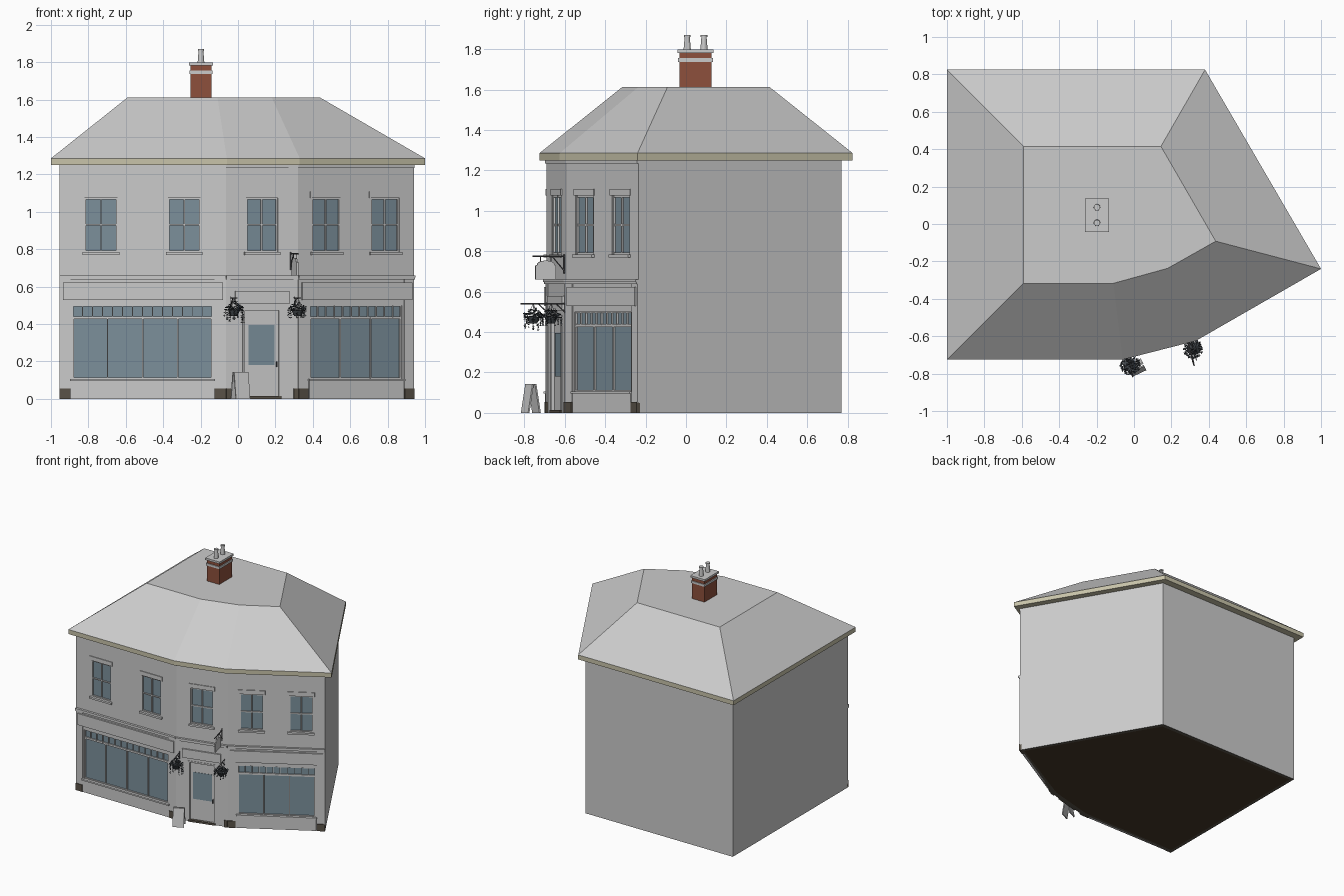
import bpy, bmesh, math, random
from mathutils import Vector, Matrix

if "Cube" in bpy.data.objects:
    bpy.data.objects.remove(bpy.data.objects["Cube"])

random.seed(4)
parts = {}


def material(name, rgb):
    m = bpy.data.materials.new(name)
    m.diffuse_color = (*rgb, 1)
    m.use_nodes = True
    m.node_tree.nodes["Principled BSDF"].inputs["Base Color"].default_value = m.diffuse_color
    return m


GLASS = material("glass", (0.2, 0.28, 0.33))
BRICK = material("brick", (0.27, 0.08, 0.045))
TIMBER = material("eave_paint", (0.58, 0.55, 0.4))
STONE = material("dark_stone", (0.1, 0.085, 0.065))
EARTH = material("earth", (0.06, 0.04, 0.022))
LEAF = material("foliage", (0.06, 0.07, 0.08))
IRON = material("iron", (0.12, 0.12, 0.13))


def part(name, mat=None):
    return parts.setdefault(name, (bmesh.new(), mat))[0]


def finish(name):
    bm, mat = parts.pop(name)
    bmesh.ops.recalc_face_normals(bm, faces=bm.faces)
    me = bpy.data.meshes.new(name)
    bm.to_mesh(me)
    ob = bpy.data.objects.new(name, me)
    bpy.context.collection.objects.link(ob)
    if mat:
        me.materials.append(mat)
    return ob


def loft(bm, low, high):
    """Closed solid between two rings; returns the bottom face."""
    a, b = ([bm.verts.new(p) for p in ring] for ring in (low, high))
    n = len(a)
    for i in range(n):
        bm.faces.new((a[i], a[(i + 1) % n], b[(i + 1) % n], b[i]))
    bm.faces.new(b)
    return bm.faces.new(a[::-1])


def ring(pts, z):
    return [(x, y, z) for x, y in pts]


def block(bm, x0, x1, y0, y1, z0, z1):
    r = [(x0, y0), (x1, y0), (x1, y1), (x0, y1)]
    loft(bm, ring(r, z0), ring(r, z1))


# Facade frames: origin, angle, length (u along the wall, v outwards)
A = ((-0.955, -0.69), 0, 0.89)
B = ((-0.065, -0.69), math.radians(14.6), 0.398)
C = ((0.32, -0.59), math.radians(29.8), 0.714)


def at(f, u, v, z):
    (x, y), a, _ = f
    return Vector((x + u * math.cos(a) + v * math.sin(a), y + u * math.sin(a) - v * math.cos(a), z))


def slab(bm, f, u0, u1, v0, v1, z0, z1):
    q = [(u0, v1), (u1, v1), (u1, v0), (u0, v0)]
    loft(bm, [at(f, u, v, z0) for u, v in q], [at(f, u, v, z1) for u, v in q])


def rod(bm, p, q, r=0.003):
    d = q - p
    m = Matrix.Translation((p + q) / 2) @ d.to_track_quat('Z', 'Y').to_matrix().to_4x4()
    bmesh.ops.create_cone(bm, cap_ends=True, segments=6, radius1=r, radius2=r, depth=d.length, matrix=m)


def glazing(f, u0, u1, z0, z1, cols, rows, name, bar=0.006):
    """Recessed opening with glass, outer frame and glazing bars."""
    slab(part("glass_" + name, GLASS), f, u0, u1, -0.024, -0.014, z0, z1)
    fr = part("frames_" + name)
    for i in range(cols + 1):
        u = u0 + (u1 - u0) * i / cols
        w = bar * (1.5 if i in (0, cols) else 0.6)
        slab(fr, f, max(u0, u - w), min(u1, u + w), -0.016, -0.004, z0, z1)
    for i in range(rows + 1):
        z = z0 + (z1 - z0) * i / rows
        w = bar * (1.5 if i in (0, rows) else 0.7)
        slab(fr, f, u0, u1, -0.016, -0.005, max(z0, z - w), min(z1, z + w))


def opening(f, u0, u1, z0, z1):
    slab(part("opening_cutter"), f, u0, u1, -0.025, 0.05, z0, z1)


# Upper sash windows with sills and lintels
for f, us in ((A, (0.2225, 0.6675)), (B, (0.199,)), (C, (0.176, 0.538))):
    for u in us:
        opening(f, u - 0.088, u + 0.088, 0.785, 1.075)
        glazing(f, u - 0.088, u + 0.088, 0.785, 1.075, 2, 2, "upper")
        slab(part("window_sills"), f, u - 0.098, u + 0.098, -0.02, 0.015, 0.77, 0.785)
        slab(part("lintels"), f, u - 0.1, u + 0.1, -0.01, 0.006, 1.075, 1.108)

# Shopfronts: display glass, transom lights, stall riser, fascia
for f, u0, u1, n, lights in ((A, 0.07, 0.82, 4, 14), (C, 0.075, 0.641, 3, 11)):
    opening(f, u0, u1, 0.105, 0.5)
    glazing(f, u0, u1, 0.105, 0.435, n, 1, "shop")
    glazing(f, u0, u1, 0.435, 0.5, lights, 1, "transom", 0.004)
    slab(part("stall_risers"), f, u0 - 0.008, u1 + 0.008, -0.01, 0.007, 0, 0.095)
    slab(part("shop_sills"), f, u0 - 0.012, u1 + 0.012, -0.02, 0.016, 0.095, 0.107)
    slab(part("shop_fascias"), f, 0.02, f[2] - 0.015, -0.01, 0.014, 0.53, 0.622)
slab(part("shop_fascias"), B, 0.05, 0.348, -0.01, 0.012, 0.508, 0.578)

# String course, frieze, pilasters and stone plinth blocks
for f in (A, B, C):
    L = f[2]
    slab(part("string_course"), f, 0, L, -0.01, 0.012, 0.637, 0.648)
    slab(part("string_course"), f, 0, L, -0.01, 0.018, 0.648, 0.66)
    slab(part("frieze"), f, 0, L, -0.01, 0.008, 1.235, 1.252)
    w = 0.025 if f is B else 0.06
    for u in (0, L - w):
        slab(part("pilasters"), f, u, u + w, -0.01, 0.005, 0.05, 0.637)
        slab(part("plinth_blocks", STONE), f, u, u + w, -0.01, 0.01, 0, 0.055)

# Door with glazed panel, frame and handle
d0, d1 = 0.093, 0.305
opening(B, d0, d1, 0.015, 0.485)
door = part("door")
slab(door, B, d0 + 0.012, d1 - 0.012, -0.024, -0.012, 0.015, 0.475)
for u in (d0, d1 - 0.012):
    slab(part("door_frame"), B, u, u + 0.012, -0.02, 0.004, 0.015, 0.485)
slab(part("door_frame"), B, d0, d1, -0.02, 0.004, 0.473, 0.485)
slab(part("door_step", STONE), B, d0, d1, -0.02, 0.01, 0, 0.015)
slab(part("door_glass", GLASS), B, 0.127, 0.272, -0.014, -0.0095, 0.18, 0.395)
slab(part("door_handle", IRON), B, 0.28, 0.286, -0.012, 0.003, 0.17, 0.2)

# Walls: prism with a recessed floor, then cut openings
walls = [(-0.955, 0.77), (-0.955, -0.69), (-0.065, -0.69), (0.32, -0.59), (0.94, -0.236), (0.355, 0.77)]
bm = part("walls")
base = loft(bm, ring(walls, 0), ring(walls, 1.26))
bmesh.ops.recalc_face_normals(bm, faces=bm.faces)
rim = bmesh.ops.inset_region(bm, faces=[base], thickness=0.035)["faces"]
for fc in rim:
    fc.material_index = 1
base.material_index = 2
body = finish("walls")
for m in (None, STONE, EARTH):
    body.data.materials.append(m)
cutter = finish("opening_cutter")
cutter.hide_render = True
mod = body.modifiers.new("openings", 'BOOLEAN')
mod.operation, mod.solver, mod.object = 'DIFFERENCE', 'EXACT', cutter
bpy.context.view_layer.objects.active = body
bpy.ops.object.modifier_apply(modifier=mod.name)
bpy.data.objects.remove(cutter)

# Eave board and hipped roof with flat top
eave = [(-1, 0.825), (-1, -0.725), (-0.06, -0.725), (0.33, -0.625), (1, -0.24), (0.38, 0.825)]
crown = [(-0.59, 0.415), (-0.59, -0.317), (-0.11, -0.317), (0.18, -0.237), (0.437, -0.092), (0.144, 0.415)]
loft(part("eave_board", TIMBER), ring(eave, 1.25), ring(eave, 1.286))
loft(part("roof"), ring(eave, 1.286), ring(crown, 1.612))

# Chimney stack, bands and pots
block(part("chimney_stack", BRICK), -0.253, -0.143, -0.033, 0.127, 1.6, 1.785)
bands = part("chimney_bands")
block(bands, -0.259, -0.137, -0.039, 0.133, 1.738, 1.756)
block(bands, -0.262, -0.134, -0.042, 0.136, 1.782, 1.798)
for y in (0.006, 0.089):
    for r1, r2, z0, z1 in ((0.018, 0.013, 1.797, 1.86), (0.017, 0.017, 1.86, 1.87)):
        bmesh.ops.create_cone(part("chimney_pots"), cap_ends=True, segments=12, radius1=r1, radius2=r2,
                              depth=z1 - z0, matrix=Matrix.Translation((-0.198, y, (z0 + z1) / 2)))


def leaf(bm, p, s):
    m = Matrix.Translation(p) @ Matrix.Rotation(random.uniform(0, 6.28), 4, 'Z') \
        @ Matrix.Rotation(random.uniform(-1.4, 1.4), 4, 'X')
    q = ((-s, 0, 0), (0, -s / 2, 0), (s, 0, 0), (0, s / 2, 0))
    bm.faces.new([bm.verts.new(m @ Vector(c)) for c in q])


# Hanging baskets on brackets, with foliage and trailing stems
iron = part("brackets", IRON)
for u, drop in ((0.026, 0.085), (0.376, 0.05)):
    c = at(B, u, 0.075, 0.46)
    bmesh.ops.create_cone(part("basket_bowls", LEAF), cap_ends=True, segments=10, radius1=0.018, radius2=0.036,
                          depth=0.035, matrix=Matrix.Translation(c))
    rod(iron, at(B, u, 0, 0.54), at(B, u, 0.14, 0.54))
    rod(iron, at(B, u, 0.003, 0.49), at(B, u, 0.003, 0.55))
    rod(iron, at(B, u, 0, 0.495), at(B, u, 0.05, 0.54))
    plants = part("basket_plants", LEAF)
    for k in range(3):
        e = c + Vector((0.034 * math.cos(k * 2.1), 0.034 * math.sin(k * 2.1), 0.018))
        rod(iron, e, c + Vector((0, 0, 0.08)), 0.0012)
    for k in range(170):
        a, r = random.uniform(0, 6.28), 0.05 * math.sqrt(random.random())
        h = random.uniform(0.0, 0.05) * (1.2 - r / 0.06)
        leaf(plants, c + Vector((r * math.cos(a), r * math.sin(a), 0.012 + h)), 0.009)
    for k in range(12):
        a, r = k * 0.524, random.uniform(0.035, 0.052)
        n = int(random.uniform(0.5, 1) * drop / 0.009)
        for j in range(n):
            p = c + Vector((r * math.cos(a), r * math.sin(a), 0.01 - j * 0.009))
            leaf(plants, p, 0.008)
            leaf(plants, p + Vector((random.uniform(-0.006, 0.006), 0, 0.004)), 0.007)

# Projecting sign board with arched top, hung from a bracket
u = 0.357
prof = [(0.045, 0.66), (0.15, 0.66), (0.15, 0.73)]
prof += [(0.0975 + 0.045 * math.cos(t * math.pi / 8), 0.732 + 0.022 * math.sin(t * math.pi / 8)) for t in range(9)]
prof += [(0.045, 0.73)]
loft(part("hanging_sign"), [at(B, u - 0.005, v, z) for v, z in prof], [at(B, u + 0.005, v, z) for v, z in prof])
rod(iron, at(B, u, 0, 0.775), at(B, u, 0.165, 0.775), 0.004)
rod(iron, at(B, u, 0.004, 0.69), at(B, u, 0.004, 0.785), 0.004)
rod(iron, at(B, u, 0, 0.7), at(B, u, 0.065, 0.775))
for v in (0.07, 0.125):
    rod(iron, at(B, u, v, 0.745), at(B, u, v, 0.775), 0.002)

# Folding pavement board
spot = Matrix.Translation((0.013, -0.768, 0)) @ Matrix.Rotation(math.radians(25), 4, 'Z')
for s in (-1, 1):
    low = [(-0.042, s * 0.035, 0), (0.042, s * 0.035, 0), (0.042, s * 0.027, 0), (-0.042, s * 0.027, 0)]
    high = [(x, y - s * 0.024, 0.143) for x, y, _ in low]
    loft(part("pavement_board"), [spot @ Vector(p) for p in low], [spot @ Vector(p) for p in high])

for name in list(parts):
    finish(name)
